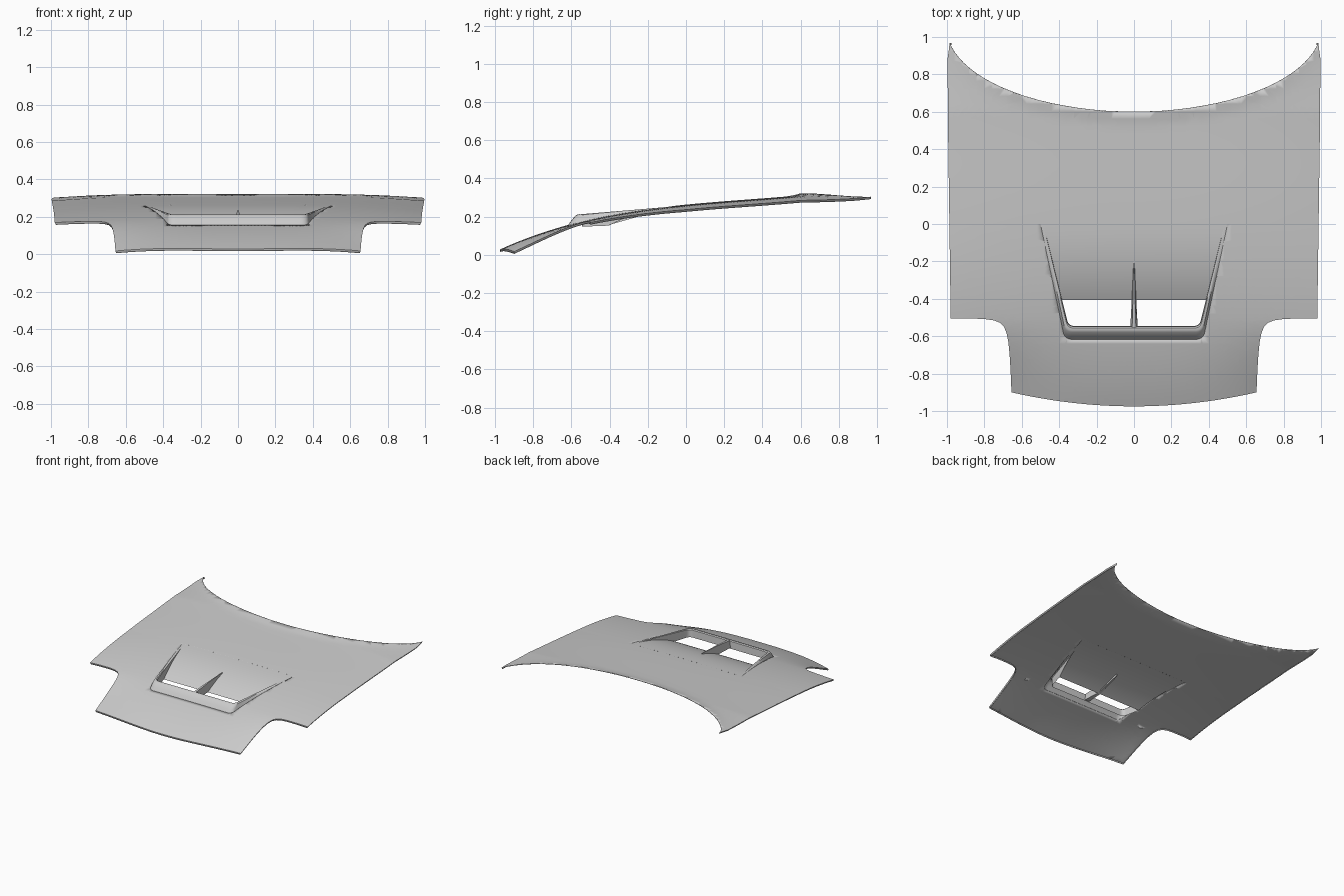
import bpy, bmesh, math

if "Cube" in bpy.data.objects:
    bpy.data.objects.remove(bpy.data.objects["Cube"])


def smooth(t):
    t = max(0.0, min(1.0, t))
    return t * t * (3 - 2 * t)


def rear(x):
    return 0.6 + 0.445 * (1 - math.sqrt(max(0.0, 1 - x * x)))


def panel_z(x, y):
    """Height of the crowned panel, with a slight lip at the rear edge."""
    z = 0.263 + 0.0988 * y - 0.0732 * y * y + 0.0745 * y ** 3
    drop = 0.027 + 0.02 * min(0, y) + 0.08 * max(0, y - 0.6)
    drop += 0.15 * smooth((-0.5 - y) / 0.45)
    lip = 0.010 * smooth(1 - (rear(min(abs(x), 1)) - y) / 0.06) * max(0, 1 - x * x)
    return z - drop * abs(x) ** 3 + lip


def ramp_z(x, y):
    return panel_z(x, y) - 0.052 * (-y / 0.405) ** 2.5


def contour(xs, xc, yc, r):
    """Half of the scoop outline: down the side, round the corner, to the middle."""
    pts = []
    stop = 1 - r / abs(yc)
    for i in range(25):
        t = stop * i / 24
        pts.append((xs + (xc - xs) * t, yc * t))
    ax, ay = pts[-1]
    bx, by = xc - r, yc
    for i in range(1, 8):
        t = i / 8
        a, b, c = (1 - t) ** 2, 2 * t * (1 - t), t * t
        pts.append((a * ax + b * xc + c * bx, a * ay + b * yc + c * by))
    for i in range(11):
        pts.append((bx * (1 - i / 10), yc))
    return pts


def finish(name, bm, mirror=True, thick=0):
    me = bpy.data.meshes.new(name)
    bm.to_mesh(me)
    bm.free()
    ob = bpy.data.objects.new(name, me)
    bpy.context.collection.objects.link(ob)
    if mirror:
        m = ob.modifiers.new("mirror", 'MIRROR')
        m.merge_threshold = 0.0005
    if thick:
        s = ob.modifiers.new("sheet", 'SOLIDIFY')
        s.thickness, s.offset = thick, -1
    bpy.ops.object.select_all(action='DESELECT')
    ob.select_set(True)
    bpy.context.view_layer.objects.active = ob
    bpy.ops.object.shade_smooth_by_angle(angle=math.radians(35))
    return ob


def loft(name, rings):
    bm = bmesh.new()
    rows = [[bm.verts.new(p) for p in r] for r in rings]
    for a, b in zip(rows, rows[1:]):
        for i in range(len(a) - 1):
            bm.faces.new((a[i], a[i + 1], b[i + 1], b[i]))
    bmesh.ops.remove_doubles(bm, verts=bm.verts[:], dist=0.0002)
    return finish(name, bm)


# Main panel: half outlines (behind and around the scoop) cut into a fine grid
scoop = contour(0.50, 0.37, -0.617, 0.04)
front = [(0.655 * i / 12, -0.975 + 0.075 * (i / 12) ** 2) for i in range(13)]
front += [(0.66, -0.78), (0.665, -0.70), (0.672, -0.63), (0.681, -0.585),
          (0.695, -0.55), (0.717, -0.528), (0.75, -0.515), (0.80, -0.508),
          (0.90, -0.504), (0.98, -0.504), (0.987, 0.0)] + scoop
back = [(0, 0), (0.5, 0), (0.987, 0), (0.994, 0.5), (0.997, 0.88)]
back += [(x, rear(x)) for x in
         (0.985 * math.cos(math.pi / 2 * i / 20) for i in range(20))] + [(0, 0.6)]
bm = bmesh.new()
for outline in (front, back):
    bm.faces.new([bm.verts.new((x, y, 0)) for x, y in outline])
bm.normal_update()
bmesh.ops.triangulate(bm, faces=bm.faces[:])
bmesh.ops.remove_doubles(bm, verts=bm.verts[:], dist=0.0001)
for axis, cuts in ((0, range(1, 25)), (1, range(-23, 24))):
    for k in cuts:
        co, no = [0, 0, 0], [0, 0, 0]
        co[axis], no[axis] = k * 0.0401 + 0.001 * axis, 1
        bmesh.ops.bisect_plane(bm, geom=bm.verts[:] + bm.edges[:] + bm.faces[:],
                               plane_co=co, plane_no=no)
for v in bm.verts:
    v.co.z = panel_z(v.co.x, v.co.y)


# Turned-down flange along the front, notches and sides
def is_outer(e):
    if not e.is_boundary or all(v.co.x < 1e-4 for v in e.verts):
        return False
    if all(v.co.y > rear(v.co.x) - 0.02 and v.co.x < 0.99 for v in e.verts):
        return False
    return not all(v.co.x < 0.51 and -0.63 < v.co.y < 0.01 for v in e.verts)


ext = bmesh.ops.extrude_edge_only(bm, edges=[e for e in bm.edges if is_outer(e)])
for g in ext["geom"]:
    if isinstance(g, bmesh.types.BMVert):
        g.co.z -= 0.012
        g.co.x *= 0.994
finish("hood_panel", bm, thick=0.004)


# Raised scoop surround: outer slope, rounded crest, inner wall
def crest(pts, k):
    return [(x, y, panel_z(x, y) + k * 0.042 * (-y / 0.575) ** 2.2) for x, y in pts]


inner = contour(0.485, 0.35, -0.545, 0.03)
rings = [[(x, y, panel_z(x, y)) for x, y in scoop],
         crest(contour(0.495, 0.368, -0.60, 0.037), 0.42),
         crest(contour(0.491, 0.366, -0.578, 0.035), 0.92),
         crest(contour(0.489, 0.361, -0.568, 0.033), 1.03),
         crest(contour(0.487, 0.355, -0.556, 0.032), 1.03),
         crest(contour(0.486, 0.351, -0.548, 0.03), 0.85),
         [(x, y, ramp_z(x, y) if y > -0.405 else ramp_z(x, -0.405) - 0.04 * (-0.405 - y))
          for x, y in inner]]
loft("scoop_surround", [r[::-1] for r in rings])

# Ramp sinking from the panel into the opening
ramp = []
for i in range(25):
    y = -0.405 * i / 24
    xe = 0.485 + 0.135 * y / 0.545 + 0.015 * (1 - i / 24)
    ramp.append([(xe * j / 12, y, ramp_z(xe * j / 12, y)) for j in range(13)])
loft("scoop_ramp", ramp[::-1])

# Tapered divider fin in the middle of the opening
bm = bmesh.new()
rows = []
for y, w, top, low in ((-0.20, 0.004, 0.237, 0.215), (-0.405, 0.012, 0.224, 0.156),
                       (-0.555, 0.020, 0.211, 0.156)):
    rows.append([bm.verts.new(p) for p in ((-w, y, low), (-w * 0.5, y, top),
                                           (w * 0.5, y, top), (w, y, low))])
for a, b in zip(rows, rows[1:]):
    for i in range(4):
        j = (i + 1) % 4
        bm.faces.new((a[i], a[j], b[j], b[i]))
bm.faces.new(rows[0])
bm.faces.new(rows[-1][::-1])
bmesh.ops.recalc_face_normals(bm, faces=bm.faces[:])
finish("scoop_divider", bm, mirror=False)
